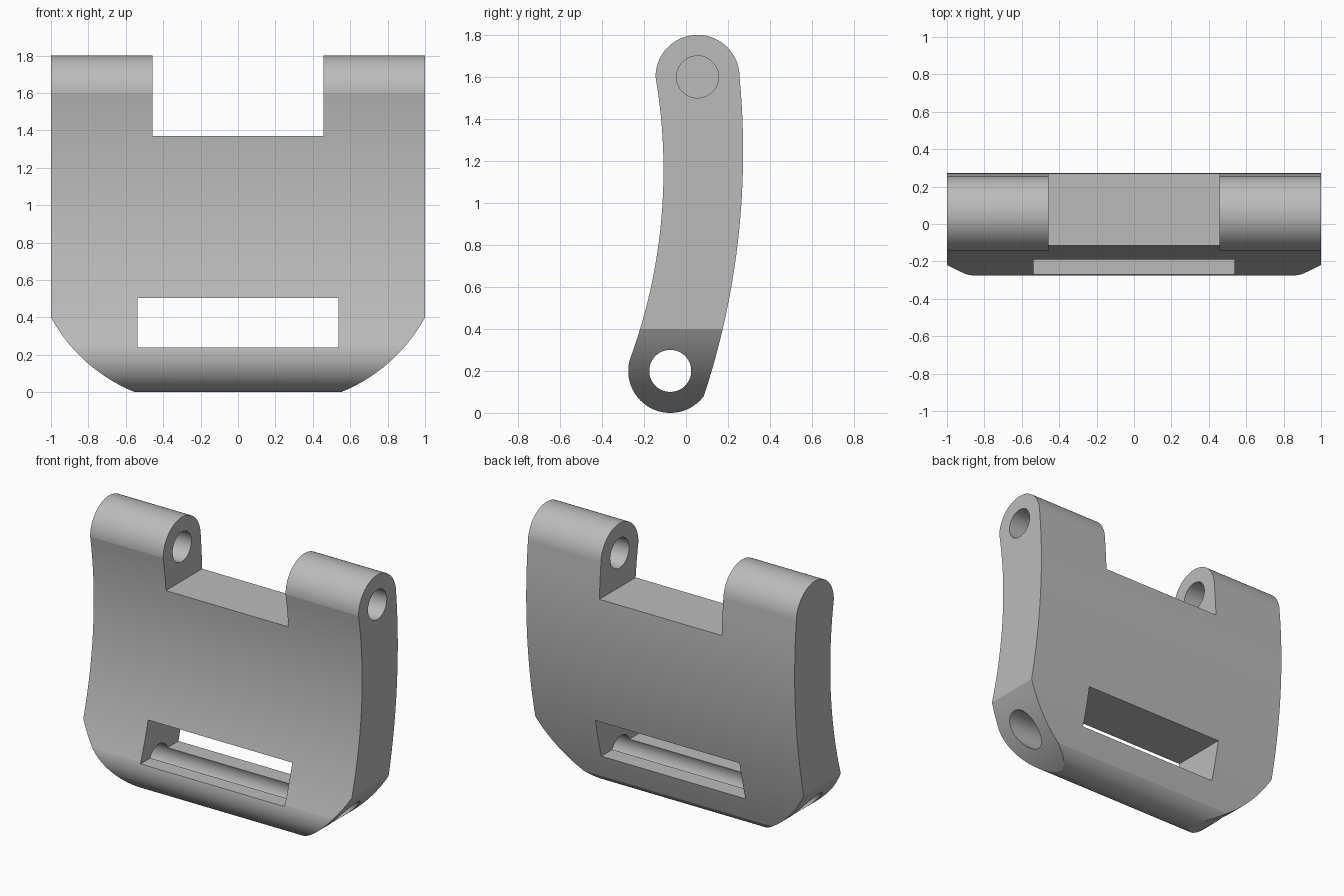
import bpy, bmesh
from math import cos, sin, radians, atan2, pi
from mathutils import Matrix, Vector

if "Cube" in bpy.data.objects:
    bpy.data.objects.remove(bpy.data.objects["Cube"], do_unlink=True)

grey = bpy.data.materials.new("plain grey")
grey.use_nodes = True
grey.diffuse_color = (0.5, 0.5, 0.5, 1)
grey.node_tree.nodes["Principled BSDF"].inputs["Base Color"].default_value = (0.5, 0.5, 0.5, 1)


def arc(centre, r, a0, a1, n):
    """Points on a circle between two angles in degrees."""
    return [(centre[0] + r * cos(radians(a0 + (a1 - a0) * i / n)),
             centre[1] + r * sin(radians(a0 + (a1 - a0) * i / n))) for i in range(n + 1)]


def arc_through(p, q, s, n):
    """Shallow arc from p to s passing through q."""
    (ax, ay), (bx, by), (cx, cy) = p, q, s
    d = 2 * (ax * (by - cy) + bx * (cy - ay) + cx * (ay - by))
    a2, b2, c2 = ax * ax + ay * ay, bx * bx + by * by, cx * cx + cy * cy
    centre = Vector(((a2 * (by - cy) + b2 * (cy - ay) + c2 * (ay - by)) / d,
                     (a2 * (cx - bx) + b2 * (ax - cx) + c2 * (bx - ax)) / d))
    v0, v1 = Vector(p) - centre, Vector(s) - centre
    a0 = atan2(v0.y, v0.x)
    turn = (atan2(v1.y, v1.x) - a0 + pi) % (2 * pi) - pi
    return arc(centre, v0.length, a0 * 180 / pi, (a0 + turn) * 180 / pi, n)


def prism(name, points, axis, lo, hi):
    """Extrude a side (y, z) outline along x, or a front (x, z) outline along y."""
    bm = bmesh.new()
    place = (lambda u, v: (lo, u, v)) if axis == "x" else (lambda u, v: (u, lo, v))
    face = bm.faces.new([bm.verts.new(place(u, v)) for u, v in points])
    new = bmesh.ops.extrude_face_region(bm, geom=[face])["geom"]
    step = (hi - lo, 0, 0) if axis == "x" else (0, hi - lo, 0)
    bmesh.ops.translate(bm, vec=step, verts=[g for g in new if isinstance(g, bmesh.types.BMVert)])
    bmesh.ops.recalc_face_normals(bm, faces=bm.faces)
    mesh = bpy.data.meshes.new(name)
    bm.to_mesh(mesh)
    bm.free()
    mesh.materials.append(grey)
    obj = bpy.data.objects.new(name, mesh)
    bpy.context.collection.objects.link(obj)
    return obj


def combine(obj, cutter, operation):
    cutter.hide_render = True
    mod = obj.modifiers.new("cut", "BOOLEAN")
    mod.operation, mod.solver, mod.object = operation, "EXACT", cutter
    bpy.context.view_layer.objects.active = obj
    bpy.ops.object.modifier_apply(modifier=mod.name)
    bpy.data.objects.remove(cutter, do_unlink=True)


# Curved side section with a rounded barrel at each end
top_pin, low_pin, barrel = (0.055, 1.6), (-0.075, 0.2), 0.2
side = arc(top_pin, barrel, 0, 180, 60)
side += arc_through((-0.145, 1.6), (-0.107, 1.16), (-0.265, 0.26), 24)[1:]
side += arc(low_pin, barrel, 162.5, 323, 54)[1:]
side += arc_through((0.085, 0.08), (0.264, 1.0), (0.255, 1.6), 24)[1:-1]
plate = prism("hinge_plate", side, "x", -1.1, 1.1)

# Front outline: top notch between the lugs, rounded-off lower corners
corner = arc_through((0.55, 0), (0.812, 0.163), (1, 0.4), 14)
half = [(0.55, -0.1)] + corner + [(1, 2), (0.456, 2), (0.456, 1.37)]
outline = half + [(-x, z) for x, z in reversed(half)]
combine(plate, prism("outline_cutter", outline, "y", -1, 1), "INTERSECT")

# Strap slot
slot = [(-0.537, 0.24), (0.537, 0.24), (0.537, 0.505), (-0.537, 0.505)]
combine(plate, prism("slot_cutter", slot, "y", -1, 1), "DIFFERENCE")

# Pin bores: the lower one runs right through, the upper one is blind in the right lug
for pin, start in ((low_pin, -1.2), (top_pin, -0.85)):
    bore = prism("bore_cutter", arc(pin, 0.1, 0, 360, 96)[:-1], "x", start, 1.2)
    combine(plate, bore, "DIFFERENCE")

bpy.ops.object.select_all(action="DESELECT")
plate.select_set(True)
bpy.context.view_layer.objects.active = plate
bpy.ops.object.shade_smooth_by_angle(angle=radians(5))
